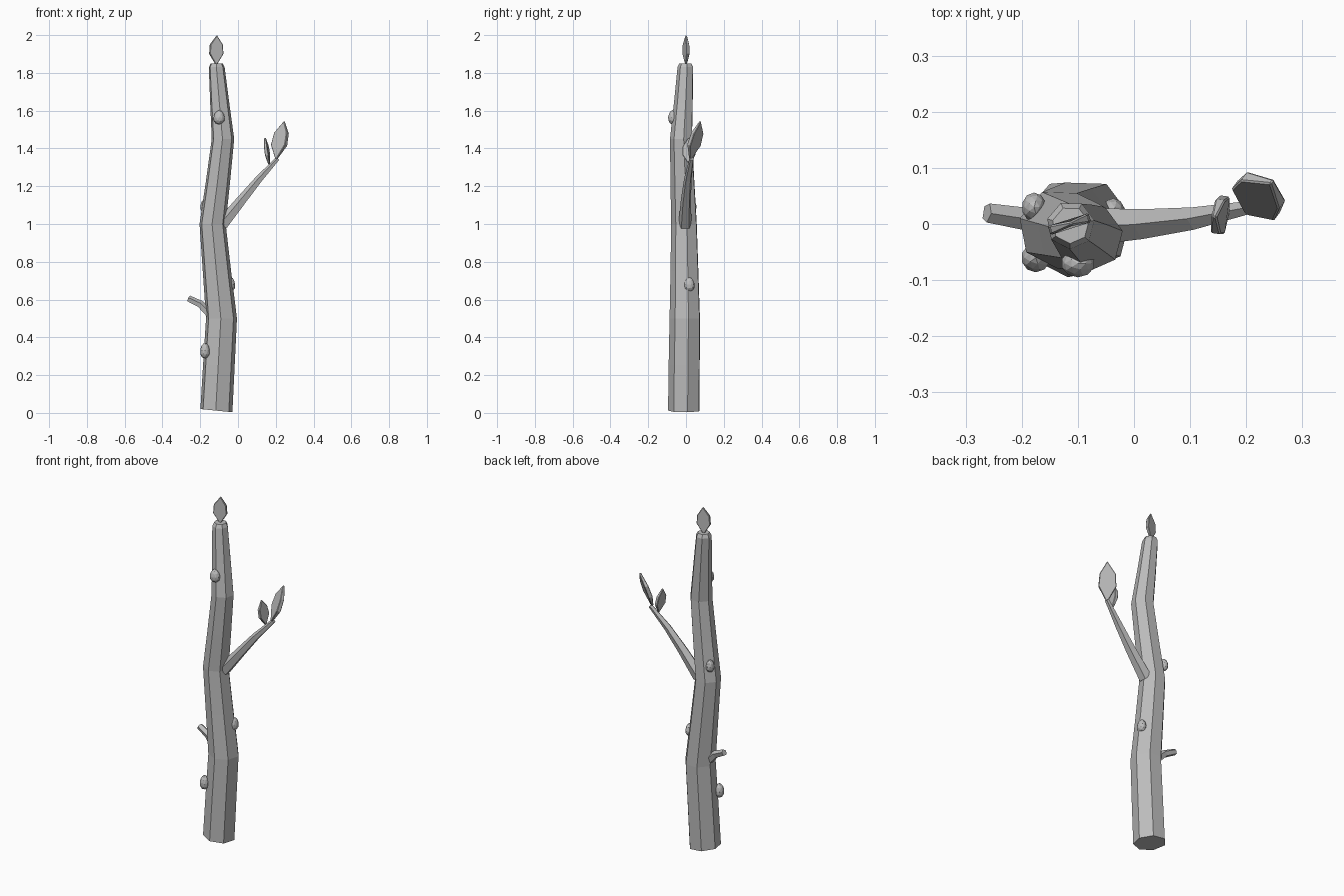
import bpy, bmesh
from math import cos, sin, radians, tau
from mathutils import Vector

cube = bpy.data.objects.get("Cube")
if cube:
    bpy.data.objects.remove(cube, do_unlink=True)

grey = bpy.data.materials.new("bark grey")
grey.use_nodes = True
grey.diffuse_color = (0.5, 0.5, 0.5, 1)
grey.node_tree.nodes["Principled BSDF"].inputs["Base Color"].default_value = (0.5, 0.5, 0.5, 1)


def finish(name, bm, bevel=0):
    bmesh.ops.recalc_face_normals(bm, faces=bm.faces)
    mesh = bpy.data.meshes.new(name)
    bm.to_mesh(mesh)
    bm.free()
    mesh.materials.append(grey)
    obj = bpy.data.objects.new(name, mesh)
    bpy.context.scene.collection.objects.link(obj)
    if bevel:
        mod = obj.modifiers.new("soft edges", "BEVEL")
        mod.width = bevel
        mod.segments = 1
        mod.limit_method = "ANGLE"
        mod.angle_limit = radians(50)
    return obj


def limb(name, rings, sides, turn, upright=False, tilt=0):
    """Loft a tapered tube through rings of (x, y, z, radius)."""
    bm = bmesh.new()
    pts = [Vector(r[:3]) for r in rings]
    loops = []
    for i, r in enumerate(rings):
        along = pts[min(i + 1, len(pts) - 1)] - pts[max(i - 1, 0)]
        if upright:
            u, v = Vector((1, 0, 0)), Vector((0, 1, 0))
        else:
            v = along.cross(Vector((0, 1, 0))).normalized()
            u = v.cross(along).normalized()
        loop = []
        for k in range(sides):
            a = radians(turn) + k * tau / sides
            p = pts[i] + r[3] * (u * cos(a) + v * sin(a))
            if i == 0:
                p.z -= tilt * (p.x - pts[0].x)
            loop.append(bm.verts.new(p))
        loops.append(loop)
    for a, b in zip(loops, loops[1:]):
        for k in range(sides):
            n = (k + 1) % sides
            bm.faces.new((a[k], a[n], b[n], b[k]))
    bm.faces.new(loops[0])
    bm.faces.new(loops[-1])
    return finish(name, bm)


def leaf(name, base, tip, across, half_width, half_thick):
    """Thick six-cornered leaf blade between base and tip."""
    base, tip = Vector(base), Vector(tip)
    axis = tip - base
    across = Vector(across)
    across = (across - axis * across.dot(axis) / axis.length_squared).normalized()
    normal = axis.cross(across).normalized()
    outline = [(0, 0.12), (0.36, 1), (0.68, 0.9), (1, 0.08), (0.68, -0.9), (0.36, -1), (0, -0.12)]
    bm = bmesh.new()
    sheets = []
    for side in (-1, 1):
        sheets.append([bm.verts.new(base + axis * t + across * w * half_width
                                    + normal * side * half_thick * (0.4 + 0.6 * abs(w)))
                       for t, w in outline])
        bm.faces.new(sheets[-1])
    for k in range(len(outline)):
        n = (k + 1) % len(outline)
        bm.faces.new((sheets[0][k], sheets[0][n], sheets[1][n], sheets[1][k]))
    return finish(name, bm, 0.003)


def bud(name, centre, size):
    """Faceted lump, wider near its base."""
    bm = bmesh.new()
    bmesh.ops.create_icosphere(bm, subdivisions=2, radius=1)
    for v in bm.verts:
        taper = 1 - 0.15 * v.co.z
        v.co = Vector(centre) + Vector((v.co.x * size[0] * taper, v.co.y * size[1] * taper, v.co.z * size[2]))
    return finish(name, bm)


# Trunk
limb("trunk", [(-0.115, -0.008, 0.012, 0.087), (-0.102, -0.006, 0.25, 0.086),
               (-0.088, -0.003, 0.5, 0.084), (-0.112, -0.005, 0.75, 0.077),
               (-0.135, -0.008, 1.0, 0.071), (-0.107, -0.016, 1.22, 0.066),
               (-0.08, -0.024, 1.45, 0.061), (-0.097, -0.012, 1.64, 0.052),
               (-0.113, -0.002, 1.83, 0.043), (-0.113, -0.002, 1.85, 0.033)],
     7, 11, upright=True, tilt=0.1)

# Side branches
limb("large_branch", [(-0.085, -0.005, 0.995, 0.036), (0.02, 0.0, 1.125, 0.028),
                      (0.11, 0.01, 1.235, 0.021), (0.21, 0.03, 1.345, 0.012)], 5, 20)
limb("small_branch", [(-0.13, 0.0, 0.505, 0.026), (-0.2, 0.01, 0.575, 0.021),
                      (-0.262, 0.02, 0.605, 0.018)], 5, 50)

# Leaves
leaf("top_leaf", (-0.115, 0, 1.845), (-0.115, 0, 2.0), (0.95, 0.3, 0), 0.038, 0.009)
leaf("branch_leaf", (0.203, 0.022, 1.345), (0.243, 0.078, 1.545), (0.8, -0.6, 0), 0.047, 0.012)
leaf("small_leaf", (0.165, 0.02, 1.315), (0.142, 0.01, 1.458), (0.15, 1, 0), 0.034, 0.01)

# Buds
bud("upper_bud", (-0.10, -0.07, 1.565), (0.03, 0.025, 0.038))
bud("lower_bud", (-0.175, -0.06, 0.33), (0.026, 0.026, 0.042))
bud("left_bud", (-0.037, 0.018, 0.68), (0.022, 0.028, 0.038))
bud("right_bud", (-0.178, 0.03, 1.095), (0.022, 0.026, 0.036))
